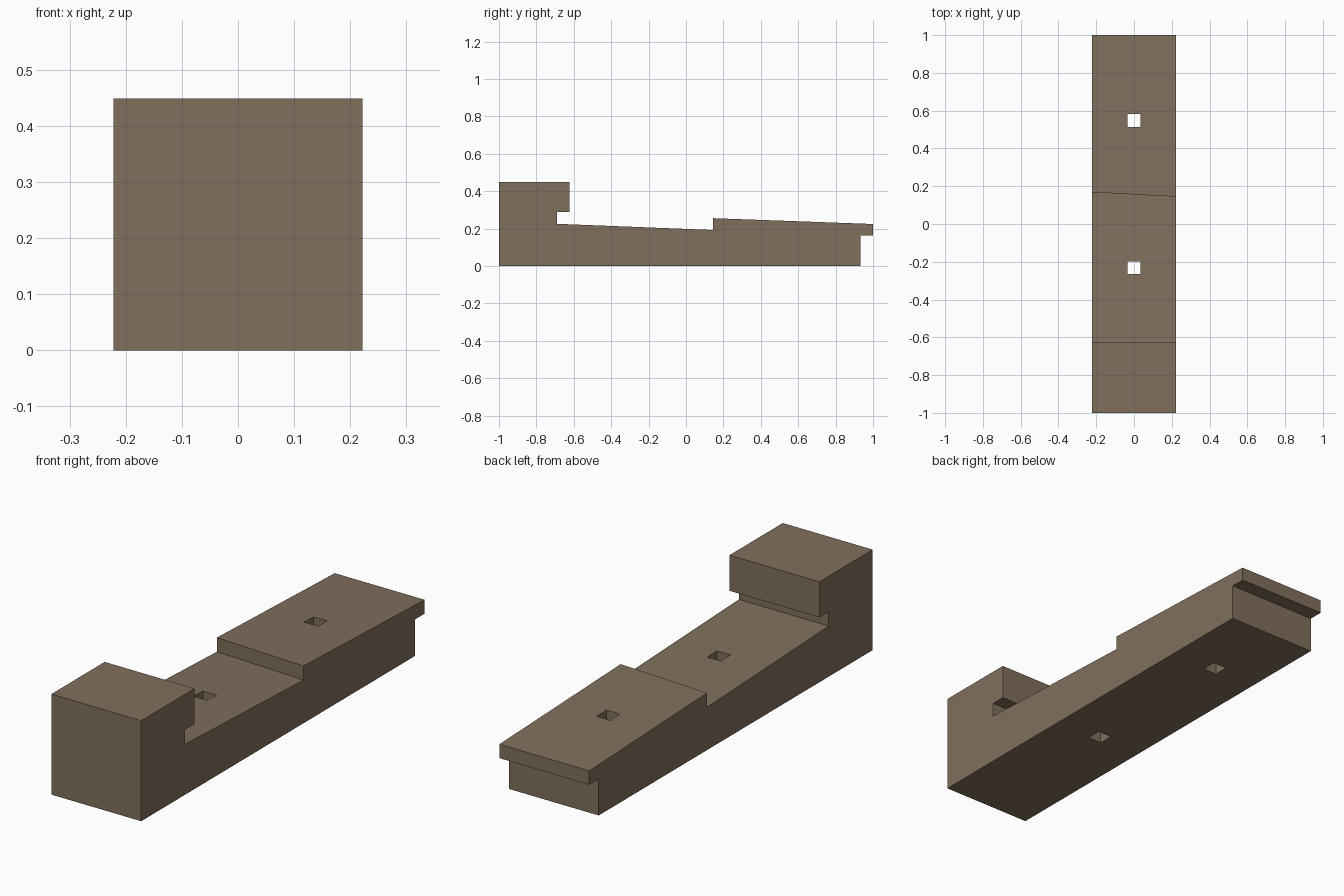
import bpy, bmesh

if "Cube" in bpy.data.objects:
    bpy.data.objects.remove(bpy.data.objects["Cube"])

HALF_W = 0.222
brown = bpy.data.materials.new("wood_brown")
brown.diffuse_color = (0.216, 0.162, 0.109, 1)
brown.use_nodes = True
brown.node_tree.nodes["Principled BSDF"].inputs["Base Color"].default_value = brown.diffuse_color


def make_object(name, bm):
    bmesh.ops.recalc_face_normals(bm, faces=bm.faces)
    mesh = bpy.data.meshes.new(name)
    bm.to_mesh(mesh)
    bm.free()
    mesh.materials.append(brown)
    obj = bpy.data.objects.new(name, mesh)
    bpy.context.collection.objects.link(obj)
    return obj


def ramp(y, y0, z0, y1, z1):
    return z0 + (z1 - z0) * (y - y0) / (y1 - y0)


def side_profile(step):
    """Outline in (y, z); step is where the two sloping decks meet."""
    low = ramp(step, -0.69, 0.226, 0.145, 0.193)
    high = ramp(step, 0.145, 0.256, 1.0, 0.225)
    return [(-1, 0), (0.933, 0), (0.933, 0.163), (1, 0.163), (1, 0.225),
            (step, high), (step, low), (-0.69, 0.226), (-0.69, 0.29),
            (-0.624, 0.29), (-0.624, 0.449), (-1, 0.449)]


# Hooked block: two side outlines bridged, with the deck step slightly skewed
bm = bmesh.new()
left = [bm.verts.new((-HALF_W, y, z)) for y, z in side_profile(0.168)]
right = [bm.verts.new((HALF_W, y, z)) for y, z in side_profile(0.145)]
bm.faces.new(left)
bm.faces.new(right)
n = len(left)
for i in range(n):
    j = (i + 1) % n
    bm.faces.new((left[i], left[j], right[j], right[i]))
block = make_object("notched_block", bm)

# Square peg holes straight through both decks
for y in (-0.232, 0.548):
    bm = bmesh.new()
    bmesh.ops.create_cube(bm, size=1)
    bmesh.ops.scale(bm, vec=(0.068, 0.068, 1), verts=bm.verts)
    bmesh.ops.translate(bm, vec=(0, y, 0.1), verts=bm.verts)
    cutter = make_object("hole_cutter", bm)
    cutter.hide_render = True
    mod = block.modifiers.new("peg_hole", 'BOOLEAN')
    mod.operation = 'DIFFERENCE'
    mod.solver = 'EXACT'
    mod.object = cutter
    bpy.context.view_layer.objects.active = block
    bpy.ops.object.modifier_apply(modifier=mod.name)
    bpy.data.objects.remove(cutter)
